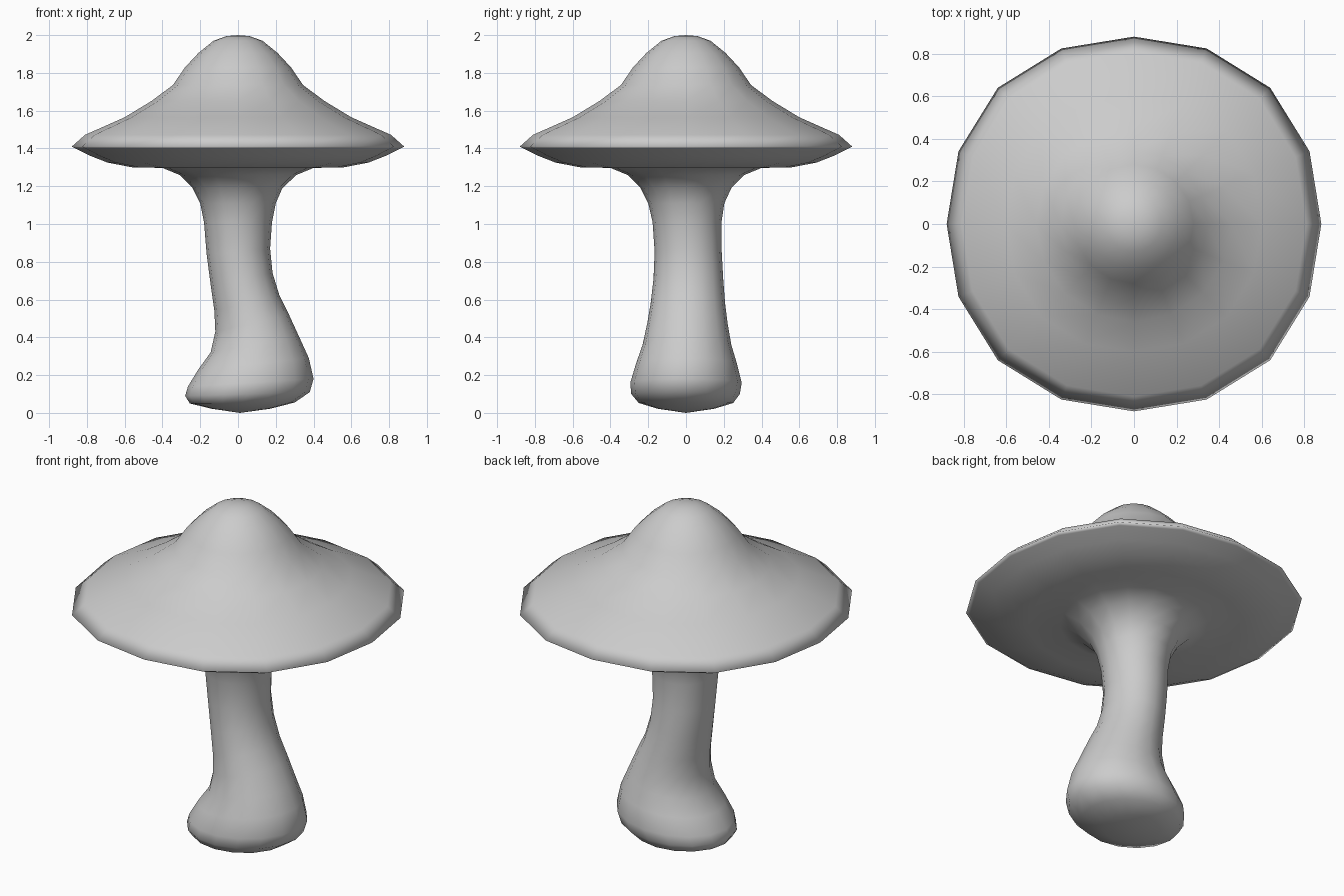
import bpy, bmesh, math

SIDES = 16


def ring(bm, xl, zl, xr, zr, y0, y1, square=0.0):
    """Possibly tilted elliptical ring, slightly squared towards the diagonals."""
    verts = []
    for i in range(SIDES):
        a = 2 * math.pi * i / SIDES
        f = 1 + square * math.sin(2 * a) ** 2
        c, s = math.cos(a) * f, math.sin(a) * f
        verts.append(bm.verts.new(((xl + xr) / 2 + c * (xr - xl) / 2,
                                   (y0 + y1) / 2 + s * (y1 - y0) / 2,
                                   (zl + zr) / 2 + c * (zr - zl) / 2)))
    return verts


# Crooked stem: left x, left z, right x, right z, front y, back y
stem = [
    (-0.14, 0.022, 0.17, 0.022, -0.15, 0.15),
    (-0.255, 0.05, 0.30, 0.055, -0.25, 0.25),
    (-0.28, 0.09, 0.38, 0.11, -0.29, 0.285),
    (-0.265, 0.14, 0.40, 0.18, -0.295, 0.295),
    (-0.21, 0.23, 0.375, 0.29, -0.265, 0.27),
    (-0.145, 0.32, 0.325, 0.40, -0.23, 0.24),
    (-0.12, 0.43, 0.27, 0.52, -0.205, 0.22),
    (-0.125, 0.54, 0.22, 0.62, -0.187, 0.207),
    (-0.145, 0.68, 0.183, 0.74, -0.172, 0.197),
    (-0.166, 0.84, 0.17, 0.87, -0.166, 0.189),
    (-0.18, 1.01, 0.18, 1.01, -0.177, 0.188),
    (-0.20, 1.11, 0.20, 1.11, -0.20, 0.203),
    (-0.24, 1.19, 0.235, 1.19, -0.24, 0.24),
    (-0.31, 1.26, 0.31, 1.26, -0.31, 0.31),
]
# Cap from gills over the rim to the crown: radius, height
cap = [(0.40, 1.297), (0.56, 1.30), (0.69, 1.325), (0.78, 1.36), (0.86, 1.40),
       (0.88, 1.41), (0.81, 1.472), (0.60, 1.565), (0.46, 1.65), (0.345, 1.735),
       (0.28, 1.83), (0.21, 1.905), (0.13, 1.97), (0.06, 1.995)]

# One continuous skin from foot to crown
bm = bmesh.new()
rings = [ring(bm, *r) for r in stem]
rings += [ring(bm, -r, z, r, z, -r, r, 0.028 if r > 0.5 else 0.0) for r, z in cap]
for low, high in zip(rings, rings[1:]):
    for i in range(SIDES):
        j = (i + 1) % SIDES
        bm.faces.new((low[i], low[j], high[j], high[i]))
foot = bm.verts.new((0.01, 0, 0))
crown = bm.verts.new((0, 0, 2.0))
for i in range(SIDES):
    j = (i + 1) % SIDES
    bm.faces.new((foot, rings[0][j], rings[0][i]))
    bm.faces.new((crown, rings[-1][i], rings[-1][j]))
bmesh.ops.recalc_face_normals(bm, faces=bm.faces[:])
for face in bm.faces:
    face.smooth = True

mesh = bpy.data.meshes.new("mushroom")
bm.to_mesh(mesh)
bm.free()
bpy.context.collection.objects.link(bpy.data.objects.new("mushroom", mesh))
